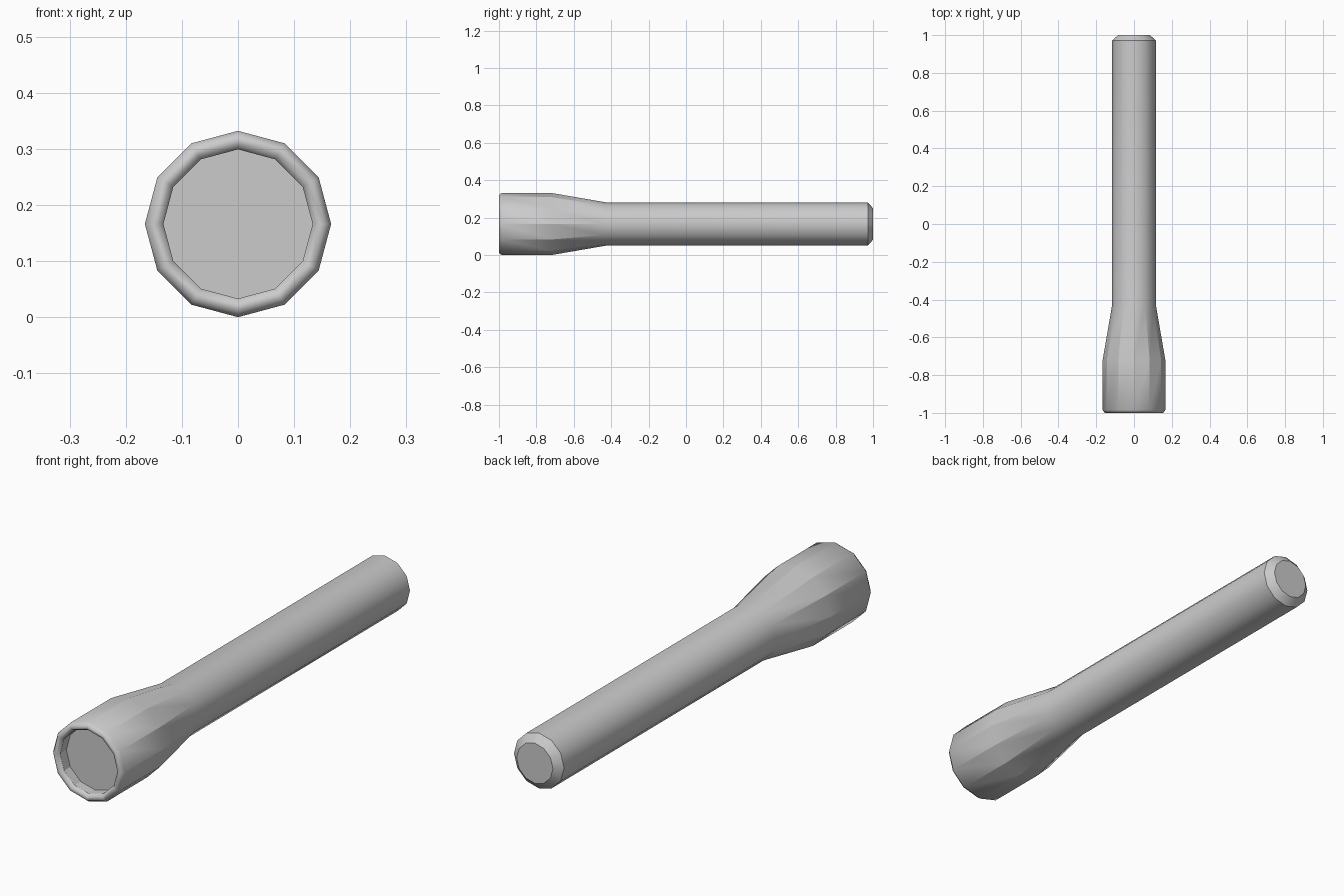
import bpy, bmesh, math

if "Cube" in bpy.data.objects:
    bpy.data.objects.remove(bpy.data.objects["Cube"])

SIDES = 12
CENTRE_Z = 0.166

# Profile from recessed lens, over the front rim, along the barrel to the tail cap: (radius, y)
PROFILE = [
    (0.133, -0.945),  # lens edge
    (0.133, -0.985),  # inner lip
    (0.141, -0.998),
    (0.155, -1.0),    # front rim
    (0.166, -0.985),
    (0.166, -0.72),   # back of the head
    (0.116, -0.43),   # start of the handle
    (0.116, 0.972),
    (0.084, 1.0),     # tail cap edge
]
SHARP_RINGS = {0, 1, 7, 8}   # hard edges around the body
FACETED_SPANS = {0, 4, 5}    # spans with hard lengthwise edges


def lathe(name, profile):
    bm = bmesh.new()
    rings = []
    for r, y in profile:
        rings.append([bm.verts.new((r * math.sin(2 * math.pi * i / SIDES), y,
                                    CENTRE_Z + r * math.cos(2 * math.pi * i / SIDES)))
                      for i in range(SIDES)])
    for a, b in zip(rings, rings[1:]):
        for i in range(SIDES):
            j = (i + 1) % SIDES
            bm.faces.new((a[i], a[j], b[j], b[i]))
    # Lens and tail cap
    bm.faces.new(rings[0])
    bm.faces.new(rings[-1])
    bmesh.ops.recalc_face_normals(bm, faces=bm.faces)
    for f in bm.faces:
        f.smooth = True
    # Hard edges
    for k, ring in enumerate(rings):
        for i in range(SIDES):
            if k in SHARP_RINGS:
                bm.edges.get((ring[i], ring[(i + 1) % SIDES])).smooth = False
            if k in FACETED_SPANS:
                bm.edges.get((ring[i], rings[k + 1][i])).smooth = False
    mesh = bpy.data.meshes.new(name)
    bm.to_mesh(mesh)
    bm.free()
    obj = bpy.data.objects.new(name, mesh)
    bpy.context.collection.objects.link(obj)
    return obj


lathe("flashlight_body", PROFILE)
